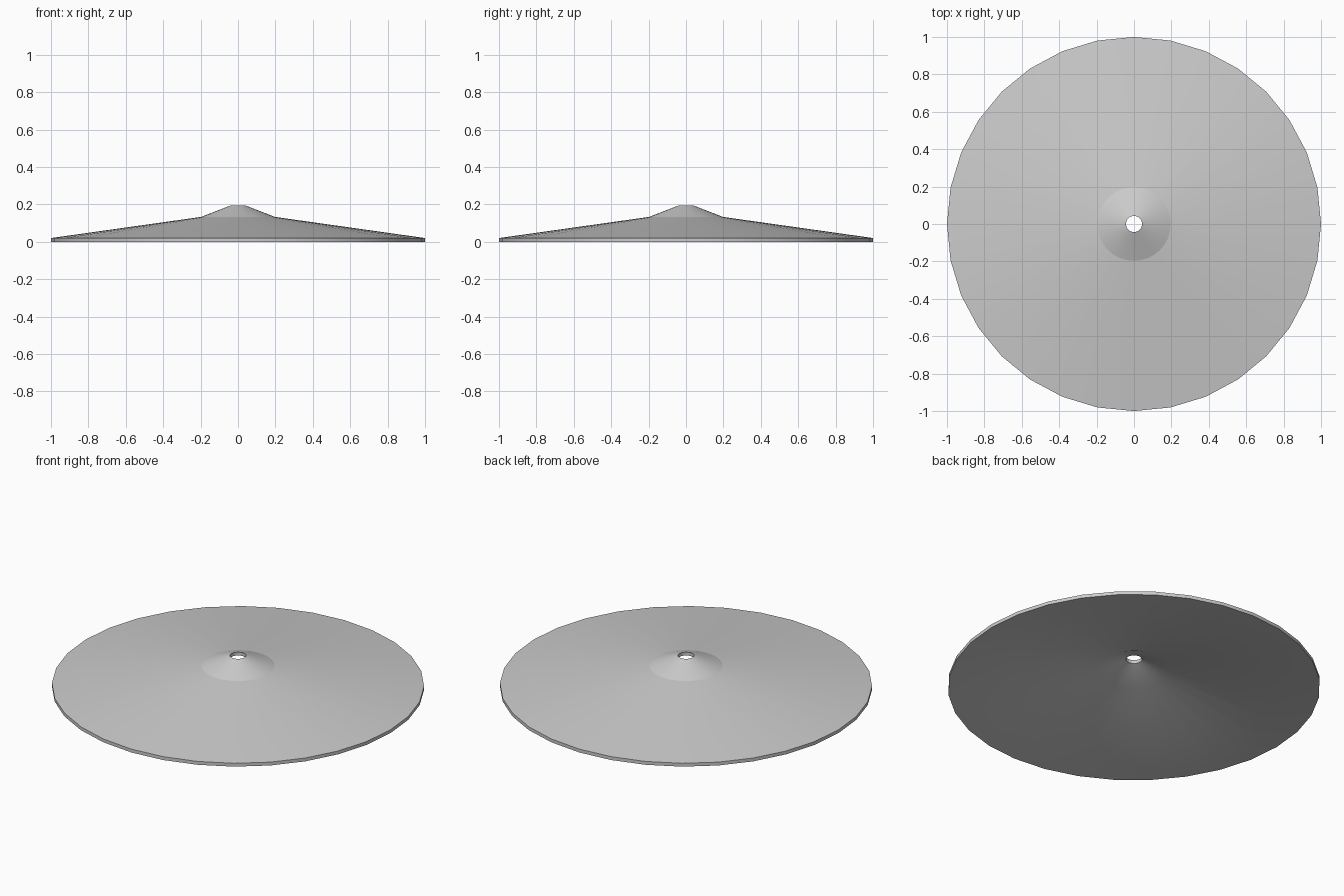
import bpy, bmesh, math

if "Cube" in bpy.data.objects:
    bpy.data.objects.remove(bpy.data.objects["Cube"])

SIDES = 32
# Closed cross-section (radius, height): top surface outwards-in, then underside
PROFILE = [(1.0, 0.02), (0.197, 0.133), (0.043, 0.193),
           (0.043, 0.173), (0.197, 0.113), (1.0, 0.0)]
SOFT_RING = 4  # underside bell ring stays smoothly shaded

# Lathe the thin cymbal shell
bm = bmesh.new()
rings = []
for r, z in PROFILE:
    rings.append([bm.verts.new((r * math.cos(math.tau * i / SIDES),
                                r * math.sin(math.tau * i / SIDES), z))
                  for i in range(SIDES)])
for k, ring in enumerate(rings):
    nxt = rings[(k + 1) % len(rings)]
    for i in range(SIDES):
        j = (i + 1) % SIDES
        bm.faces.new((ring[i], ring[j], nxt[j], nxt[i])).smooth = True
bmesh.ops.recalc_face_normals(bm, faces=bm.faces)

# Crisp rim, hole and upper bell edge
for k, ring in enumerate(rings):
    if k != SOFT_RING:
        for i in range(SIDES):
            bm.edges.get((ring[i], ring[(i + 1) % SIDES])).smooth = False

mesh = bpy.data.meshes.new("cymbal")
bm.to_mesh(mesh)
bm.free()
cymbal = bpy.data.objects.new("cymbal", mesh)
bpy.context.collection.objects.link(cymbal)
